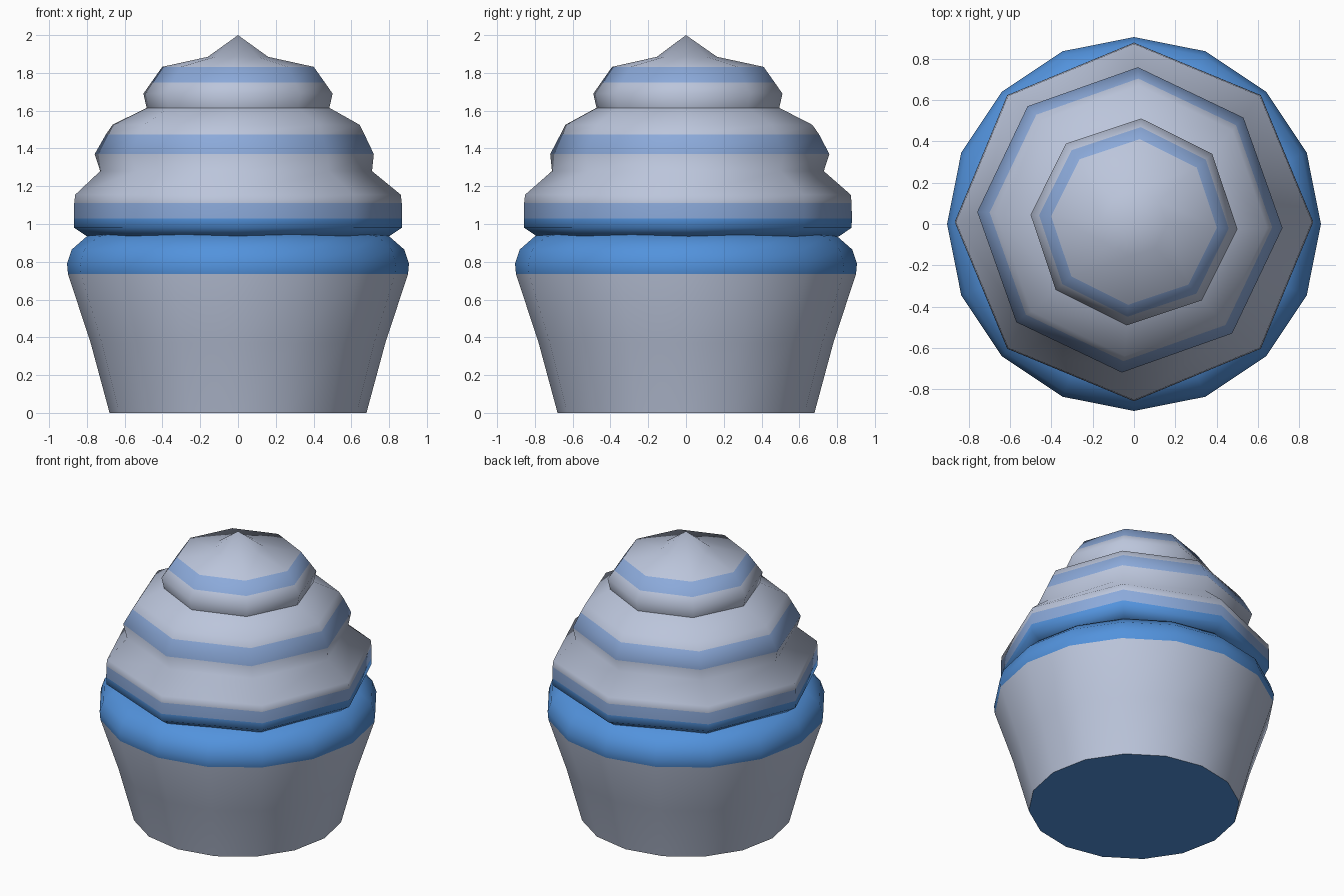
import bpy, bmesh, math

if "Cube" in bpy.data.objects:
    bpy.data.objects.remove(bpy.data.objects["Cube"])


def material(name, rgb):
    m = bpy.data.materials.new(name)
    m.diffuse_color = (*rgb, 1)
    m.use_nodes = True
    m.node_tree.nodes["Principled BSDF"].inputs["Base Color"].default_value = m.diffuse_color
    return m


MATS = [material("pale_grey", (0.50, 0.56, 0.71)),
        material("light_blue", (0.26, 0.40, 0.70)),
        material("blue", (0.085, 0.29, 0.72))]
GREY, LIGHT, BLUE = 0, 1, 2


def lathe(name, sides, rings, cap_start=None, cap_end=None):
    """rings: (radius, z, turn in degrees, centre x, centre y, colour of band above)"""
    bm = bmesh.new()
    loops = []
    for r, z, turn, cx, cy, _ in rings:
        if r == 0:
            loops.append([bm.verts.new((cx, cy, z))])
            continue
        loop = []
        for i in range(sides):
            a = 2 * math.pi * i / sides + math.radians(turn)
            loop.append(bm.verts.new((cx + r * math.cos(a), cy + r * math.sin(a), z)))
        loops.append(loop)
    for low, high, ring in zip(loops, loops[1:], rings):
        for i in range(sides):
            j = (i + 1) % sides
            top = [high[0]] if len(high) == 1 else [high[j], high[i]]
            bm.faces.new([low[i], low[j], *top]).material_index = ring[5]
    if cap_start is not None:
        bm.faces.new(loops[0][::-1]).material_index = cap_start
    if cap_end is not None:
        bm.faces.new(loops[-1]).material_index = cap_end
    me = bpy.data.meshes.new(name)
    bm.to_mesh(me)
    bm.free()
    for m in MATS:
        me.materials.append(m)
    ob = bpy.data.objects.new(name, me)
    bpy.context.collection.objects.link(ob)
    bpy.ops.object.select_all(action='DESELECT')
    ob.select_set(True)
    bpy.context.view_layer.objects.active = ob
    bpy.ops.object.shade_smooth_by_angle(angle=math.radians(65))
    return ob


# Paper cup with the rounded cake rim on top
cup = [(0.68, 0.0, GREY), (0.78, 0.37, GREY), (0.90, 0.735, BLUE),
       (0.905, 0.79, BLUE), (0.88, 0.865, BLUE), (0.80, 0.935, BLUE), (0.65, 0.96, BLUE)]
lathe("cake_cup", 16, [(r, z, 0, 0, 0, c) for r, z, c in cup], BLUE, BLUE)

# Octagonal swirled frosting in three tiers, each slightly turned and shifted
frosting = [
    (0.80, 0.935, 0, 0.00, 0.01, BLUE), (0.867, 0.98, 0, 0.00, 0.01, BLUE),
    (0.868, 1.03, 0, 0.00, 0.01, LIGHT), (0.867, 1.11, 0, 0.00, 0.01, GREY),
    (0.862, 1.155, 0, 0.00, 0.01, GREY), (0.72, 1.28, -2, -0.01, 0.01, GREY),
    (0.74, 1.37, -3, -0.02, 0.02, LIGHT), (0.685, 1.475, -3, -0.015, 0.02, GREY),
    (0.655, 1.525, -3, -0.01, 0.015, GREY), (0.485, 1.615, -4, 0.00, 0.01, GREY),
    (0.502, 1.69, -4, 0.00, 0.01, GREY), (0.46, 1.75, -4, 0.00, 0.01, LIGHT),
    (0.402, 1.832, -4, 0.00, 0.01, GREY), (0.16, 1.885, -4, 0.00, 0.005, GREY),
    (0, 2.0, 0, 0.00, 0.00, GREY)]
lathe("frosting_swirl", 8, frosting, BLUE)
